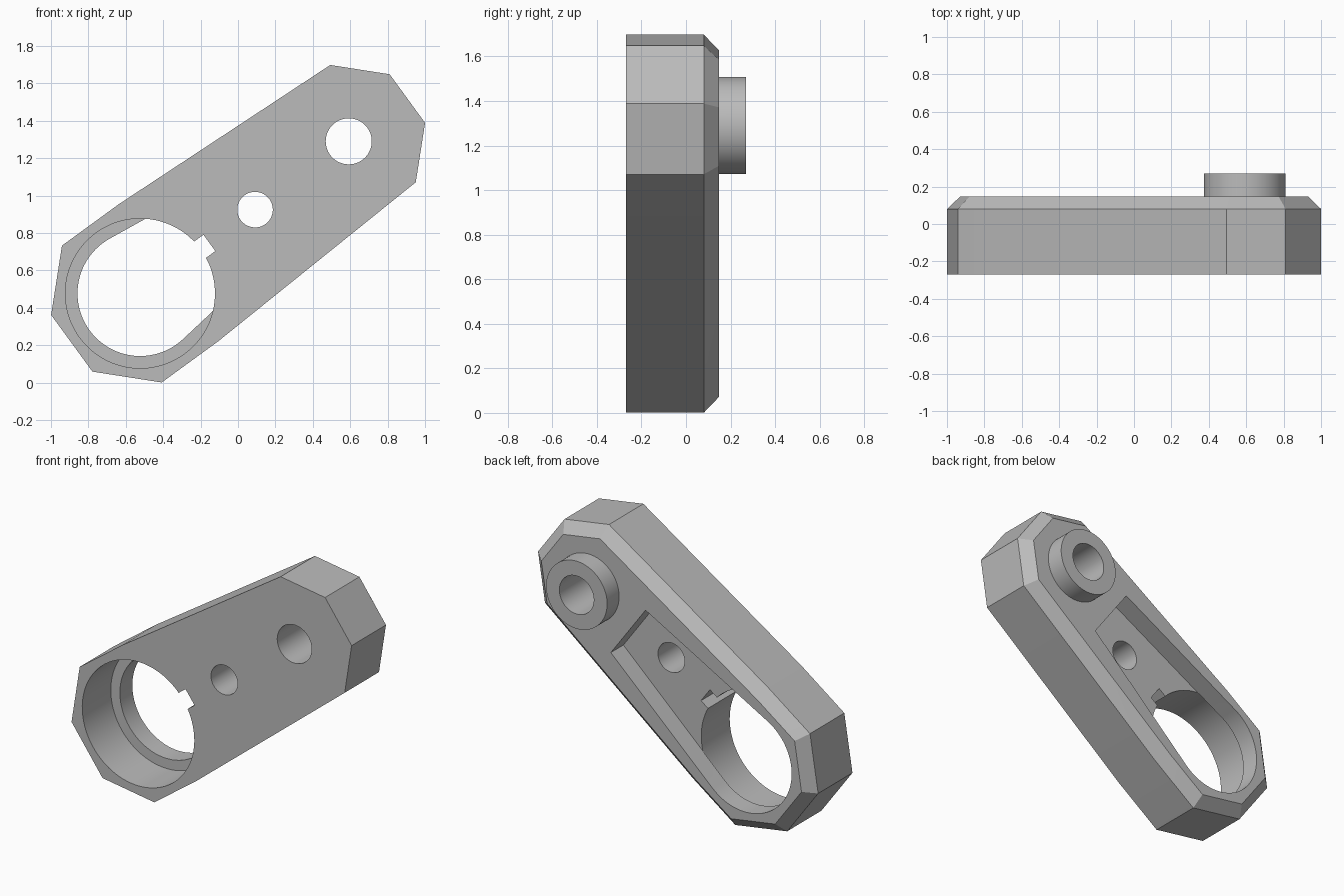
import bpy, bmesh
from math import sin, cos, radians, atan2, hypot

cube = bpy.data.objects.get("Cube")
if cube:
    bpy.data.objects.remove(cube)

# Centres of the large and small ends in the x-z plane
BIG, SMALL = (-0.523, 0.477), (0.592, 1.29)
SPAN = hypot(SMALL[0] - BIG[0], SMALL[1] - BIG[1])
TILT = atan2(SMALL[1] - BIG[1], SMALL[0] - BIG[0])
FRONT, FLOOR, SHOULDER, BACK, BOSS_END = -0.27, 0.02, 0.08, 0.148, 0.27

grey = bpy.data.materials.new("plain grey")
grey.use_nodes = True
grey.diffuse_color = (0.5, 0.5, 0.5, 1)
grey.node_tree.nodes["Principled BSDF"].inputs["Base Color"].default_value = (0.5, 0.5, 0.5, 1)


def arc(u, r, start, end, steps):
    """Points on an arc about (u, 0), in the frame along the arm."""
    angles = [radians(start + (end - start) * i / steps) for i in range(steps + 1)]
    return [(u + r * cos(a), r * sin(a)) for a in angles]


def circle(u, r, steps=72):
    return arc(u, r, 0, 360, steps)[:-1]


def loft(name, sections):
    """Solid through matching outlines, each given as (y, points)."""
    bm = bmesh.new()
    rings = []
    for y, points in sections:
        rings.append([bm.verts.new((BIG[0] + u * cos(TILT) - v * sin(TILT), y,
                                    BIG[1] + u * sin(TILT) + v * cos(TILT)))
                      for u, v in points])
    for a, b in zip(rings, rings[1:]):
        for i in range(len(a)):
            j = (i + 1) % len(a)
            bm.faces.new((a[i], a[j], b[j], b[i]))
    bm.faces.new(rings[0])
    bm.faces.new(rings[-1])
    bmesh.ops.recalc_face_normals(bm, faces=bm.faces[:])
    mesh = bpy.data.meshes.new(name)
    bm.to_mesh(mesh)
    bm.free()
    mesh.materials.append(grey)
    obj = bpy.data.objects.new(name, mesh)
    bpy.context.collection.objects.link(obj)
    return obj


def prism(name, points, y0, y1):
    return loft(name, [(y0, points), (y1, points)])


def combine(target, tool, operation):
    tool.hide_render = True
    mod = target.modifiers.new(tool.name, "BOOLEAN")
    mod.operation, mod.solver, mod.object = operation, "EXACT", tool
    bpy.context.view_layer.objects.active = target
    bpy.ops.object.modifier_apply(modifier=mod.name)
    bpy.data.objects.remove(tool)


def outline(inset):
    """Two half octagons joined by the long sides."""
    return (arc(0, 0.49 - inset, 67.5, 292.5, 5)
            + arc(SPAN, 0.42 - inset, -67.5, 67.5, 3))


# Arm body with a chamfered back rim
arm = loft("arm_body", [(FRONT, outline(0)), (SHOULDER, outline(0)), (BACK, outline(0.073))])

# Round boss on the back of the small end
combine(arm, prism("boss", circle(SPAN, 0.218), SHOULDER, BOSS_END), "UNION")

# Tapered pocket in the back, rounded around the large end
pocket = arc(0, 0.335, 83, 277, 48) + [(1.03, -0.21), (1.03, 0.21)]
combine(arm, prism("pocket", pocket, FLOOR, 0.5), "DIFFERENCE")

# Large bore from the front, its key slot, and the two pin holes
slot = [(0.3, -0.054), (0.458, -0.054), (0.458, 0.054), (0.3, 0.054)]
combine(arm, prism("bore", circle(0, 0.4, 96), -0.5, FLOOR + 0.001), "DIFFERENCE")
combine(arm, prism("key_slot", slot, -0.5, FLOOR + 0.002), "DIFFERENCE")
combine(arm, prism("middle_hole", circle(0.76, 0.095), -0.5, 0.5), "DIFFERENCE")
combine(arm, prism("pin_hole", circle(SPAN, 0.123), -0.5, 0.5), "DIFFERENCE")

# Smooth the round walls, keep the edges crisp
bpy.ops.object.select_all(action="DESELECT")
arm.select_set(True)
bpy.context.view_layer.objects.active = arm
bpy.ops.object.shade_smooth_by_angle(angle=radians(8))
